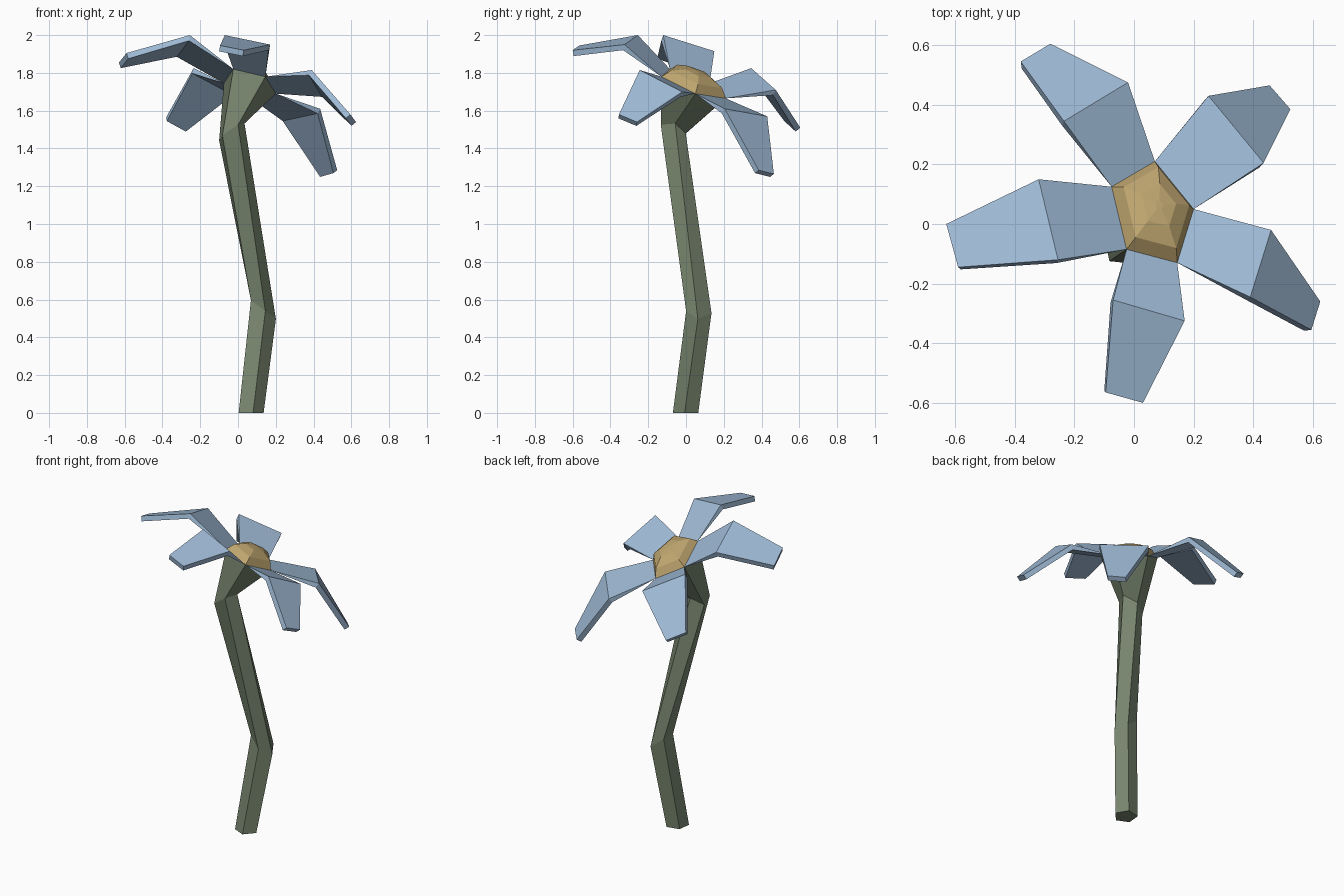
import bpy
import bmesh
from math import cos, sin, radians
from mathutils import Vector

if "Cube" in bpy.data.objects:
    bpy.data.objects.remove(bpy.data.objects["Cube"], do_unlink=True)


def make_material(name, color):
    mat = bpy.data.materials.new(name)
    mat.use_nodes = True
    mat.diffuse_color = (*color, 1)
    shader = next(n for n in mat.node_tree.nodes if n.type == "BSDF_PRINCIPLED")
    shader.inputs["Base Color"].default_value = (*color, 1)
    return mat


def make_object(name, bm, mat):
    bmesh.ops.recalc_face_normals(bm, faces=bm.faces)
    mesh = bpy.data.meshes.new(name)
    bm.to_mesh(mesh)
    bm.free()
    mesh.materials.append(mat)
    obj = bpy.data.objects.new(name, mesh)
    bpy.context.scene.collection.objects.link(obj)
    return obj


def loft(name, rings, mat):
    """Skin a stack of equal rings and cap both ends."""
    bm = bmesh.new()
    loops = [[bm.verts.new(p) for p in ring] for ring in rings]
    count = len(loops[0])
    for low, high in zip(loops, loops[1:]):
        for i in range(count):
            j = (i + 1) % count
            bm.faces.new((low[i], low[j], high[j], high[i]))
    bm.faces.new(loops[0])
    bm.faces.new(loops[-1])
    return make_object(name, bm, mat)


def stem_ring(center, start, slope_x=0.0, slope_y=0.0, radius=0.071):
    """Clockwise five-sided ring on a sloping plane."""
    c = Vector(center)
    ring = []
    for i in range(5):
        a = radians(start - 72 * i)
        x, y = radius * cos(a), radius * sin(a)
        ring.append(c + Vector((x, y, x * slope_x + y * slope_y)))
    return ring


blue = make_material("petal blue", (0.35, 0.50, 0.68))
gold = make_material("flower centre gold", (0.52, 0.38, 0.16))
green = make_material("stem green", (0.19, 0.24, 0.16))

# Tilted five-sided rim shared by the stem, the centre and the petals
rim = [Vector(p) for p in (
    (0.07, 0.21, 1.665), (0.20, 0.05, 1.69), (0.145, -0.13, 1.78),
    (-0.025, -0.085, 1.82), (-0.075, 0.125, 1.745))]
middle = sum(rim, Vector()) / len(rim)
axis = (rim[1] - rim[0]).cross(rim[3] - rim[0]).normalized()
if axis.z < 0:
    axis.negate()

# Bent stem flaring out to the rim
loft("stem", [
    stem_ring((0.065, 0, 0), 66),
    stem_ring((0.13, 0.07, 0.55), 66, -0.75),
    stem_ring((-0.035, -0.072, 1.49), 84, 0.65, -0.2),
    rim], green)

# Faceted dome in the middle of the flower
dome_steps = ((1, 0), (0.8, 0.045), (0.42, 0.072), (0.1, 0.078))
loft("flower_centre", [
    [middle + (p - middle) * size + axis * lift for p in rim]
    for size, lift in dome_steps], gold)

# Petals: two corners at the fold, then two at the tip
petals = {
    "back_right": ((-0.235, 0.345, 1.825), (-0.02, 0.475, 1.71),
                   (-0.38, 0.545, 1.565), (-0.28, 0.605, 1.51)),
    "back_left": ((0.25, 0.43, 1.57), (0.435, 0.205, 1.61),
                  (0.455, 0.465, 1.265), (0.525, 0.385, 1.285)),
    "left": ((0.46, -0.02, 1.70), (0.39, -0.245, 1.815),
             (0.625, -0.26, 1.54), (0.595, -0.355, 1.58)),
    "front": ((0.17, -0.325, 1.95), (-0.07, -0.255, 2.0),
              (0.03, -0.60, 1.92), (-0.095, -0.565, 1.945)),
    "right": ((-0.255, -0.12, 2.0), (-0.32, 0.15, 1.915),
              (-0.59, -0.145, 1.905), (-0.63, 0.0, 1.855)),
}


def make_petal(name, base, corners, thickness=0.032):
    """Folded blade, pinched at the base and thick at the tip."""
    a, b = base
    m0, m1, t0, t1 = (Vector(p) for p in corners)
    inner = (b - a).cross(m0 - a).normalized()
    outer = (m1 - m0).cross(t0 - m0).normalized()
    fold = (inner + outer).normalized()
    bm = bmesh.new()
    root = [bm.verts.new(p) for p in (a, b)]
    top = [bm.verts.new(p) for p in (m0, m1, t0, t1)]
    under = [bm.verts.new(p - n * thickness) for p, n in
             ((m0, fold), (m1, fold), (t0, outer), (t1, outer))]
    for side in (top, under):
        bm.faces.new((root[0], root[1], side[1], side[0]))
        bm.faces.new((side[0], side[1], side[3], side[2]))
    for k in (0, 1):
        bm.faces.new((root[k], top[k], under[k]))
        bm.faces.new((top[k], top[k + 2], under[k + 2], under[k]))
    bm.faces.new((top[2], top[3], under[3], under[2]))
    make_object(name, bm, blue)


for i, (side, corners) in enumerate(petals.items()):
    make_petal(side + "_petal", (rim[i - 1], rim[i]), corners)
